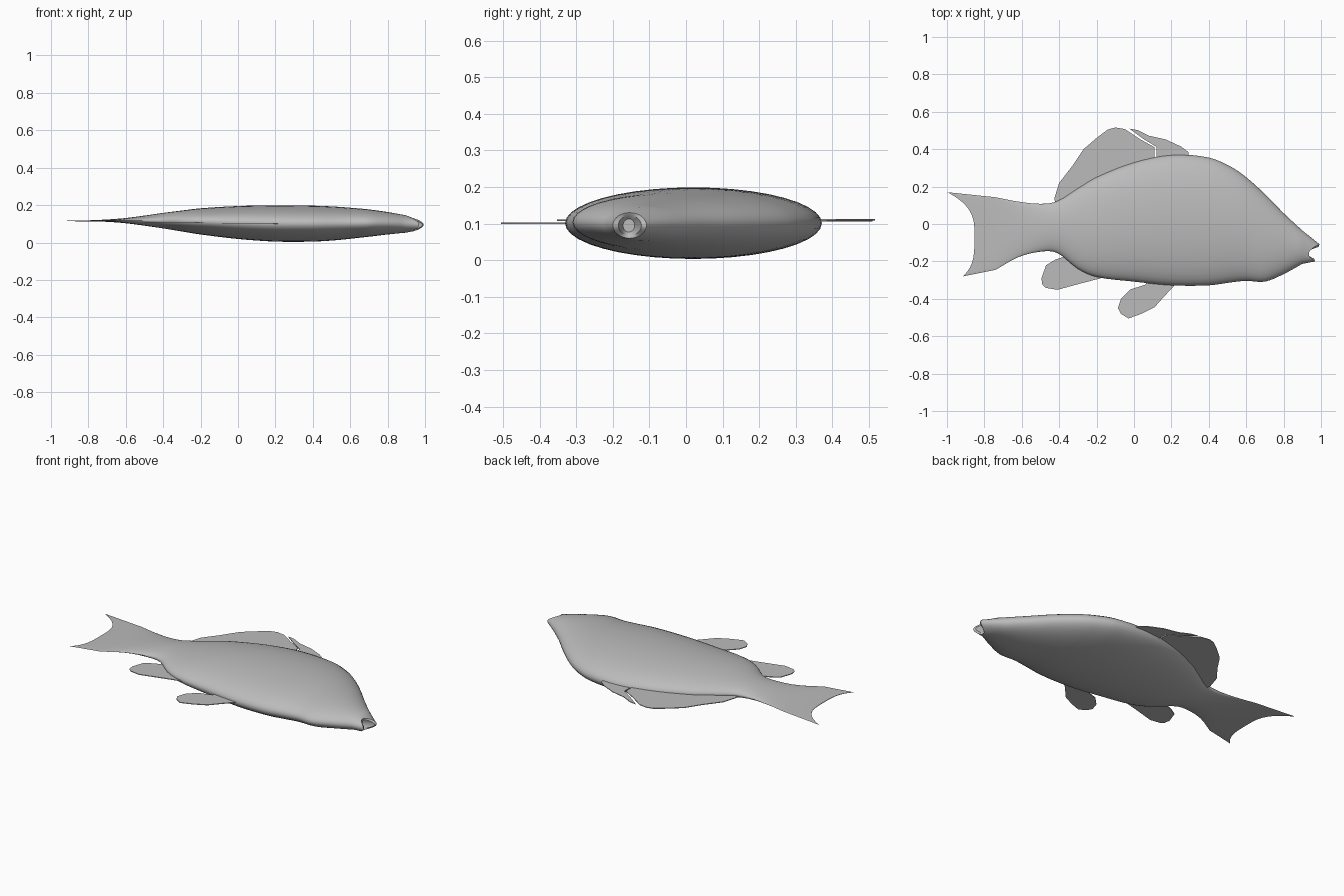
import bpy, bmesh, math
from mathutils import Vector

cube = bpy.data.objects.get("Cube")
if cube:
    bpy.data.objects.remove(cube)

grey = bpy.data.materials.new("plain grey")
grey.use_nodes = True
colour = (0.5, 0.5, 0.5, 1)
grey.diffuse_color = colour
grey.node_tree.nodes["Principled BSDF"].inputs["Base Color"].default_value = colour

SEG = 40  # points around each body ring


def finish(bm, name):
    bmesh.ops.recalc_face_normals(bm, faces=bm.faces)
    mesh = bpy.data.meshes.new(name)
    bm.to_mesh(mesh)
    bm.free()
    obj = bpy.data.objects.new(name, mesh)
    bpy.context.collection.objects.link(obj)
    mesh.materials.append(grey)
    bpy.ops.object.select_all(action='DESELECT')
    obj.select_set(True)
    bpy.context.view_layer.objects.active = obj
    bpy.ops.object.shade_smooth_by_angle(angle=math.radians(40))
    return obj


def ring(bm, x_of, top, low, thick, z):
    """Elliptical ring; x_of(c, s) lets its plane bend, c runs up, s across."""
    verts = []
    for i in range(SEG):
        a = 2 * math.pi * i / SEG
        c, s = math.cos(a), math.sin(a)
        verts.append(bm.verts.new((x_of(c, s), (top + low) / 2 + (top - low) / 2 * c, z + thick * s)))
    return verts


def spline(keys, steps):
    """Smooth rows through key rows."""
    rows = []
    keys = [Vector(k) for k in keys]
    for i in range(len(keys) - 1):
        p, q = keys[max(i - 1, 0)], keys[min(i + 2, len(keys) - 1)]
        a, b = keys[i], keys[i + 1]
        h = b[0] - a[0]
        ma = (b - p) * (h / (b[0] - p[0]))
        mb = (q - a) * (h / (q[0] - a[0]))
        for k in range(steps):
            t = k / steps
            rows.append(a * (2*t**3 - 3*t*t + 1) + ma * (t**3 - 2*t*t + t)
                        + b * (3*t*t - 2*t**3) + mb * (t**3 - t*t))
    return rows + [keys[-1]]


def cap(bm, r):
    """Close a ring with strips running from side to side."""
    for i in range(SEG // 2):
        quad = [r[i], r[i + 1], r[-i - 1], r[-i]]
        bm.faces.new(list(dict.fromkeys(quad)))


# Body: x, back edge, belly edge, half thickness, middle height
STATIONS = [
    (-0.74, 0.143, -0.245, 0.004, 0.117),
    (-0.62, 0.12, -0.178, 0.012, 0.117),
    (-0.50, 0.108, -0.148, 0.027, 0.117),
    (-0.41, 0.122, -0.155, 0.04, 0.117),
    (-0.30, 0.19, -0.24, 0.056, 0.115),
    (-0.20, 0.25, -0.283, 0.07, 0.113),
    (0.0, 0.33, -0.308, 0.088, 0.107),
    (0.20, 0.37, -0.328, 0.097, 0.102),
    (0.40, 0.355, -0.328, 0.096, 0.101),
    (0.52, 0.305, -0.312, 0.09, 0.102),
    (0.60, 0.25, -0.304, 0.083, 0.103),
    (0.70, 0.16, -0.308, 0.073, 0.104),
    (0.80, 0.058, -0.268, 0.06, 0.103),
    (0.90, -0.035, -0.213, 0.046, 0.099),
]


def tail_edge(c, s):
    # Forked trailing edge, upper lobe longer
    return -0.853 - (0.145 * c ** 3 if c > 0 else 0.062 * c ** 4)


def lip(c, s):
    # Mouth corners sit behind the lip tips
    return 0.98 + 0.012 * c - 0.045 * s * s


bm = bmesh.new()
rings = [ring(bm, tail_edge, 0.17, -0.28, 0.0015, 0.115)]
for x, top, low, thick, z in spline(STATIONS, 4):
    rings.append(ring(bm, lambda c, s: x, top, low, thick, z))
rings.append(ring(bm, lip, -0.108, -0.2, 0.035, 0.095))
rings.append(ring(bm, lambda c, s: lip(c, s) - 0.005, -0.122, -0.185, 0.027, 0.095))
rings.append(ring(bm, lambda c, s: 0.92, -0.14, -0.172, 0.018, 0.095))
for a, b in zip(rings, rings[1:]):
    for i in range(SEG):
        j = (i + 1) % SEG
        bm.faces.new((a[i], a[j], b[j], b[i]))
cap(bm, rings[0])
cap(bm, rings[-1])
finish(bm, "body_and_tail")


def fin(name, outline, z, thick=0.004):
    bm = bmesh.new()
    face = bm.faces.new([bm.verts.new((x, y, z - thick / 2)) for x, y in outline])
    out = bmesh.ops.extrude_face_region(bm, geom=[face])
    for v in out["geom"]:
        if isinstance(v, bmesh.types.BMVert):
            v.co.z += thick
    bmesh.ops.triangulate(bm, faces=[f for f in bm.faces if len(f.verts) > 4])
    finish(bm, name)


# Fins, rooted inside the body
fin("rear_dorsal_fin", [
    (-0.42, 0.08), (-0.425, 0.14), (-0.40, 0.22), (-0.33, 0.31), (-0.27, 0.40), (-0.20, 0.46),
    (-0.14, 0.505), (-0.10, 0.516), (-0.05, 0.508), (0.03, 0.455), (0.11, 0.41), (0.11, 0.3), (-0.2, 0.2)], 0.111)
fin("front_dorsal_fin", [
    (0.12, 0.3), (0.12, 0.412), (0.05, 0.455), (-0.025, 0.51), (0.02, 0.502), (0.08, 0.472),
    (0.17, 0.452), (0.25, 0.415), (0.29, 0.385), (0.3, 0.34)], 0.108)
fin("anal_fin", [
    (-0.36, -0.17), (-0.42, -0.19), (-0.47, -0.22), (-0.495, -0.29), (-0.49, -0.325),
    (-0.47, -0.342), (-0.41, -0.352), (-0.30, -0.322), (-0.17, -0.288), (-0.17, -0.25)], 0.109)
fin("pelvic_fin", [
    (0.08, -0.29), (0.06, -0.325), (-0.02, -0.35), (-0.07, -0.40), (-0.086, -0.45), (-0.07, -0.48),
    (-0.03, -0.505), (0.04, -0.48), (0.11, -0.445), (0.15, -0.40), (0.215, -0.33), (0.215, -0.29)], 0.101)
